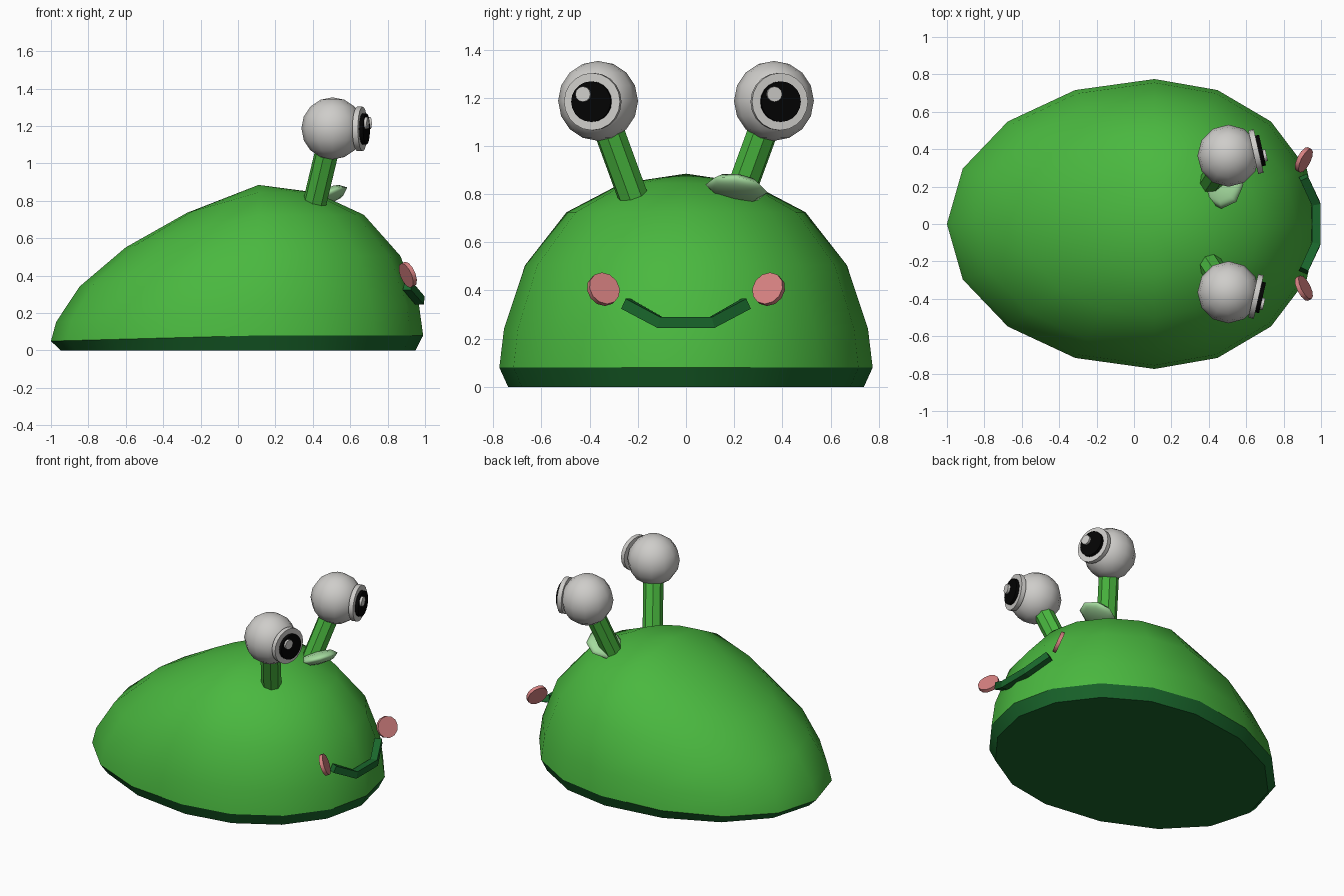
import bpy, bmesh
from math import sin, cos, tau, radians
from mathutils import Vector

if "Cube" in bpy.data.objects:
    bpy.data.objects.remove(bpy.data.objects["Cube"])


def material(name, colour):
    m = bpy.data.materials.new(name)
    m.use_nodes = True
    m.diffuse_color = (*colour, 1)
    m.node_tree.nodes["Principled BSDF"].inputs["Base Color"].default_value = (*colour, 1)
    return m


GREEN = material("leaf green", (0.068, 0.48, 0.05))
DARK = material("dark green", (0.01, 0.135, 0.025))
WHITE = material("eye white", (0.62, 0.61, 0.59))
BLACK = material("pupil black", (0.001, 0.001, 0.001))
PINK = material("blush pink", (0.67, 0.22, 0.22))
PALE = material("pale green", (0.37, 0.7, 0.34))


def finish(obj, name, mat, smooth=None):
    obj.name = name
    obj.data.materials.append(mat)
    if smooth:
        bpy.ops.object.select_all(action="DESELECT")
        obj.select_set(True)
        bpy.context.view_layer.objects.active = obj
        bpy.ops.object.shade_smooth_by_angle(angle=radians(smooth))
    return obj


def disc(name, mat, centre, normal, radius, depth, sides):
    bpy.ops.mesh.primitive_cylinder_add(vertices=sides, radius=radius, depth=depth, location=centre)
    obj = bpy.context.object
    obj.rotation_euler = Vector(normal).to_track_quat("Z", "Y").to_euler()
    return finish(obj, name, mat, 35)


# Slug-like body: stacked egg-shaped rings that sink toward the tail
SIDES, MID_X = 16, 0.11


def ring(bm, scale, z):
    verts = []
    for i in range(SIDES):
        a = tau * i / SIDES
        c = cos(a) * scale
        x = MID_X + c * (0.88 if c > 0 else 1.11)
        sink = 1 - 0.375 * max(0, -c)
        verts.append(bm.verts.new((x, 0.775 * scale * sin(a), z * sink)))
    return verts


def shell(name, profile, mat, smooth, top=None):
    bm = bmesh.new()
    rings = [ring(bm, s, z) for s, z in profile]
    for low, high in zip(rings, rings[1:]):
        for i in range(SIDES):
            j = (i + 1) % SIDES
            bm.faces.new((low[i], low[j], high[j], high[i]))
    if top:
        tip = bm.verts.new((MID_X, 0, top))
        for i in range(SIDES):
            bm.faces.new((rings[-1][i], rings[-1][(i + 1) % SIDES], tip))
    else:
        bm.faces.new(rings[0][::-1])
    mesh = bpy.data.meshes.new(name)
    bm.to_mesh(mesh)
    bm.free()
    obj = bpy.data.objects.new(name, mesh)
    bpy.context.collection.objects.link(obj)
    return finish(obj, name, mat, smooth)


shell("body", [(1, 0.08), (0.975, 0.24), (0.862, 0.505), (0.64, 0.725), (0.345, 0.845)],
      GREEN, 60, top=0.885)
shell("foot", [(0.953, 0), (1, 0.08)], DARK, 35)

# Eye stalks, eyes and cheeks on both sides
for side, label in ((1, "left"), (-1, "right")):
    base = Vector((0.41, side * 0.22, 0.79))
    eye = Vector((0.505, side * 0.365, 1.187))
    axis = eye - base
    stalk = disc(label + "_stalk", GREEN, (base + eye) / 2, axis, 0.064, axis.length, 8)
    stalk.data.shade_flat()

    bpy.ops.mesh.primitive_uv_sphere_add(segments=12, ring_count=8, radius=0.166, location=eye)
    finish(bpy.context.object, label + "_eyeball", WHITE, 60)

    look = Vector((0.97, side * 0.22, 0)).normalized()
    front = Vector((0.652, side * 0.387, 1.184))
    disc(label + "_eye_rim", WHITE, front, look, 0.119, 0.03, 20)
    disc(label + "_pupil", BLACK, front + look * 0.021, look, 0.084, 0.03, 20)
    across = Vector((-look.y, look.x, 0))
    glint = front + look * 0.04 - across * 0.031 + Vector((0, 0, 0.031))
    disc(label + "_glint", WHITE, glint, look, 0.032, 0.022, 12)

    disc(label + "_cheek", PINK, (0.908, side * 0.343, 0.405),
         (0.83, side * -0.42, 0.36), 0.07, 0.024, 12)

# Smile: one bent square bar across the face
curve = bpy.data.curves.new("mouth", "CURVE")
curve.dimensions = "3D"
curve.twist_mode = "Z_UP"
curve.bevel_depth = 0.033
curve.bevel_resolution = 0
curve.use_fill_caps = True
spline = curve.splines.new("POLY")
path = [(0.907, -0.25, 0.345), (0.973, -0.108, 0.267), (0.973, 0.108, 0.267), (0.907, 0.25, 0.345)]
spline.points.add(len(path) - 1)
for point, co in zip(spline.points, path):
    point.co = (*co, 1)
    point.tilt = radians(45)
spline.use_smooth = False
mouth = bpy.data.objects.new("mouth", curve)
bpy.context.collection.objects.link(mouth)
finish(mouth, "mouth", DARK)

# Pale leaf lying tilted at the foot of the left stalk
bpy.ops.mesh.primitive_uv_sphere_add(segments=8, ring_count=4, radius=1, location=(0.475, 0.21, 0.823))
leaf = bpy.context.object
leaf.scale = (0.12, 0.13, 0.042)
leaf.rotation_euler = (radians(-8), radians(-24), 0)
finish(leaf, "leaf", PALE, 80)
